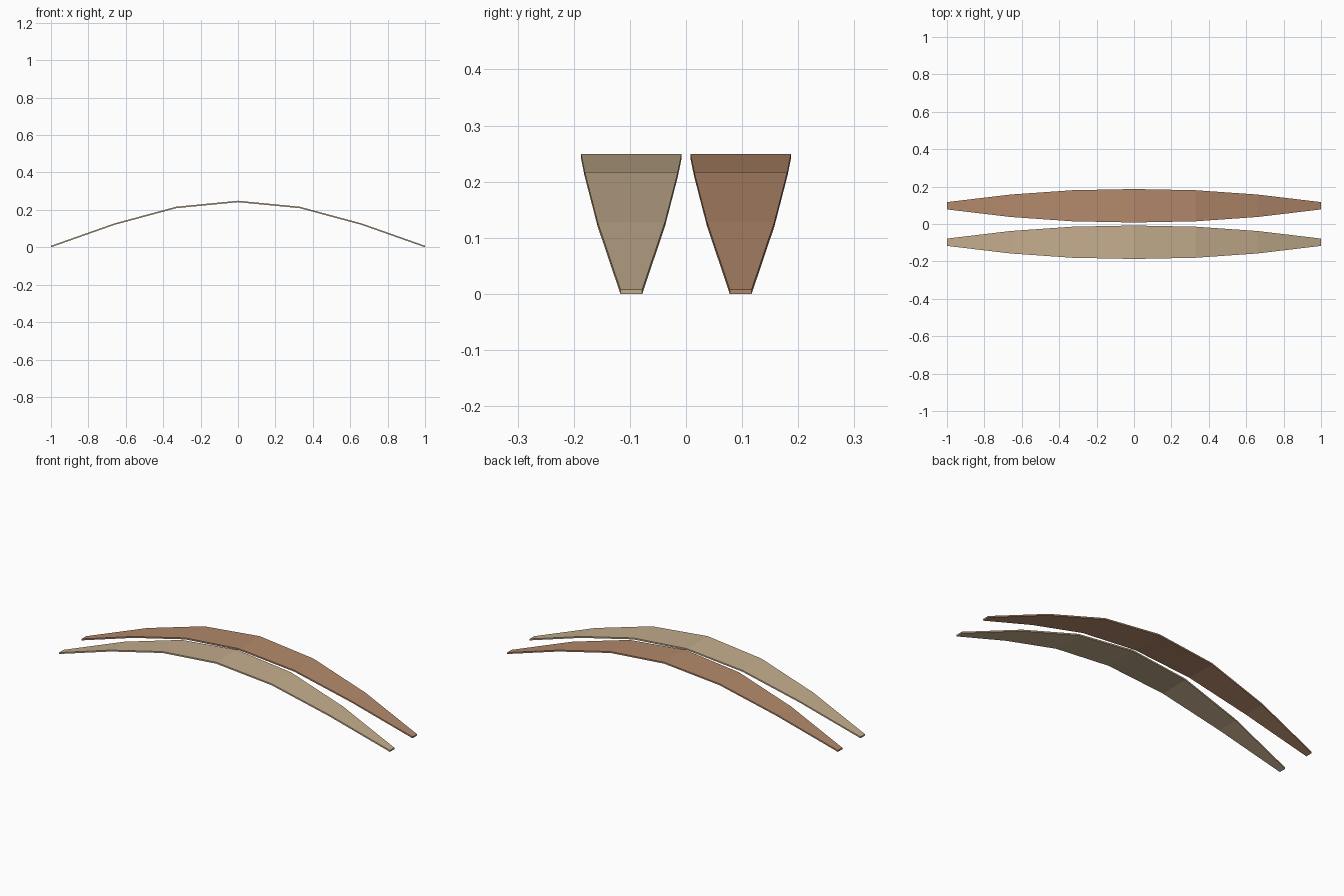
import bpy
import bmesh

cube = bpy.data.objects.get("Cube")
if cube:
    bpy.data.objects.remove(cube, do_unlink=True)

THICK = 0.008
# Half of the plank from middle to tip: x, top height, half width
HALF = [(0, 0.249, 0.0895), (0.33, 0.217, 0.083), (0.66, 0.128, 0.06), (1, 0.008, 0.0195)]
STATIONS = [(-x, z, w) for x, z, w in HALF[:0:-1]] + HALF


def material(name, colour):
    mat = bpy.data.materials.new(name)
    mat.use_nodes = True
    mat.diffuse_color = (*colour, 1)
    mat.node_tree.nodes["Principled BSDF"].inputs["Base Color"].default_value = (*colour, 1)
    return mat


def arched_plank(name, y, mat):
    bm = bmesh.new()
    # Rectangular ring at each station
    rings = []
    for x, z, w in STATIONS:
        corners = [(y - w, z - THICK), (y + w, z - THICK), (y + w, z), (y - w, z)]
        rings.append([bm.verts.new((x, cy, cz)) for cy, cz in corners])
    # Skin between rings, then close the tips
    for a, b in zip(rings, rings[1:]):
        for i in range(4):
            j = (i + 1) % 4
            bm.faces.new((a[i], a[j], b[j], b[i]))
    bm.faces.new(rings[0])
    bm.faces.new(rings[-1])
    bmesh.ops.recalc_face_normals(bm, faces=bm.faces)
    mesh = bpy.data.meshes.new(name)
    bm.to_mesh(mesh)
    bm.free()
    mesh.materials.append(mat)
    bpy.context.collection.objects.link(bpy.data.objects.new(name, mesh))


# Two matching planks side by side
arched_plank("front_plank", -0.0975, material("pale tan wood", (0.55, 0.415, 0.265)))
arched_plank("back_plank", 0.0975, material("warm brown wood", (0.45, 0.25, 0.147)))
